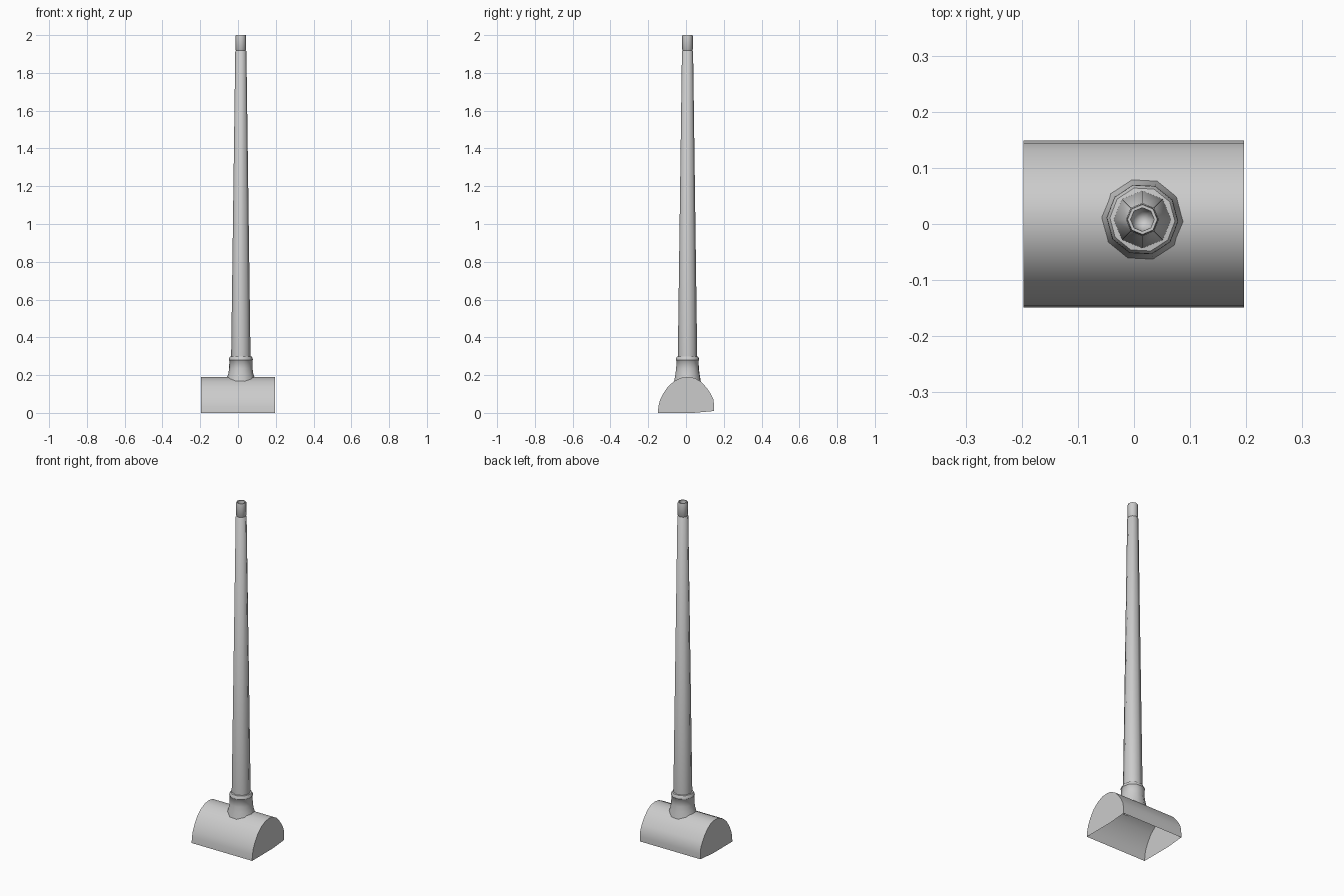
import bpy, bmesh, math

if "Cube" in bpy.data.objects:
    bpy.data.objects.remove(bpy.data.objects["Cube"])

CX, CY = 0.015, 0.008  # pole axis

# Arch outline of the base (y, z), open along the bottom
ARCH = [(-0.149, 0.0), (-0.146, 0.035), (-0.138, 0.066), (-0.122, 0.1),
        (-0.095, 0.14), (-0.062, 0.168), (-0.025, 0.186), (0.012, 0.19),
        (0.045, 0.185), (0.08, 0.165), (0.11, 0.132), (0.13, 0.103),
        (0.144, 0.075), (0.149, 0.04), (0.149, 0.01), (0.04, 0.0)]


def arch_height(y):
    for (y0, z0), (y1, z1) in zip(ARCH, ARCH[1:]):
        if y0 <= y <= y1:
            return z0 + (z1 - z0) * (y - y0) / max(y1 - y0, 1e-6)
    return 0.0


def finish(name, bm, angle=40, recalc=True):
    if recalc:
        bmesh.ops.recalc_face_normals(bm, faces=bm.faces)
    mesh = bpy.data.meshes.new(name)
    bm.to_mesh(mesh)
    bm.free()
    obj = bpy.data.objects.new(name, mesh)
    bpy.context.collection.objects.link(obj)
    bpy.ops.object.select_all(action='DESELECT')
    obj.select_set(True)
    bpy.context.view_layer.objects.active = obj
    bpy.ops.object.shade_smooth_by_angle(angle=math.radians(angle))
    return obj


def lathe(name, profile, sides, turn=0.0, saddle=False, angle=50):
    """Revolve (radius, z) rings; saddle drops the first ring onto the arch."""
    bm = bmesh.new()
    rings = []
    for k, (r, z) in enumerate(profile):
        if r == 0:
            rings.append([bm.verts.new((CX, CY, z))] * sides)
            continue
        ring = []
        for i in range(sides):
            a = turn + math.tau * i / sides
            x, y = CX + r * math.cos(a), CY + r * math.sin(a)
            zz = arch_height(y) - 0.004 if saddle and k == 0 else z
            ring.append(bm.verts.new((x, y, zz)))
        rings.append(ring)
    for lo, hi in zip(rings, rings[1:]):
        for i in range(sides):
            j = (i + 1) % sides
            quad = [lo[i], lo[j], hi[j], hi[i]]
            bm.faces.new(list(dict.fromkeys(quad)))
    return finish(name, bm, angle, recalc=False)


# Base: arched shell with two end caps, hollow underneath
bm = bmesh.new()
left, right = [[bm.verts.new((x, y, z)) for y, z in ARCH] for x in (-0.197, 0.196)]
for i in range(len(ARCH) - 2):
    bm.faces.new((left[i], left[i + 1], right[i + 1], right[i]))
bm.faces.new(left)
bm.faces.new(right)
finish("arched_base", bm)

# Collar: flared foot seated on the arch, with a stepped rim
lathe("collar", [(0.074, 0.17), (0.066, 0.208), (0.062, 0.235), (0.061, 0.277),
                 (0.064, 0.28), (0.063, 0.288), (0.058, 0.298), (0.046, 0.3)],
      10, math.radians(-3), saddle=True)

# Pole: long tapered octagonal tube
lathe("pole", [(0.0515, 0.28), (0.0295, 1.915), (0.024, 1.92)], 8)

# Tip: short sleeve with an open socket
lathe("tip_sleeve", [(0.024, 1.917), (0.028, 1.923), (0.028, 1.995), (0.0265, 2.0),
                     (0.021, 2.0), (0.0195, 1.94), (0.012, 1.928), (0, 1.922)], 8)
